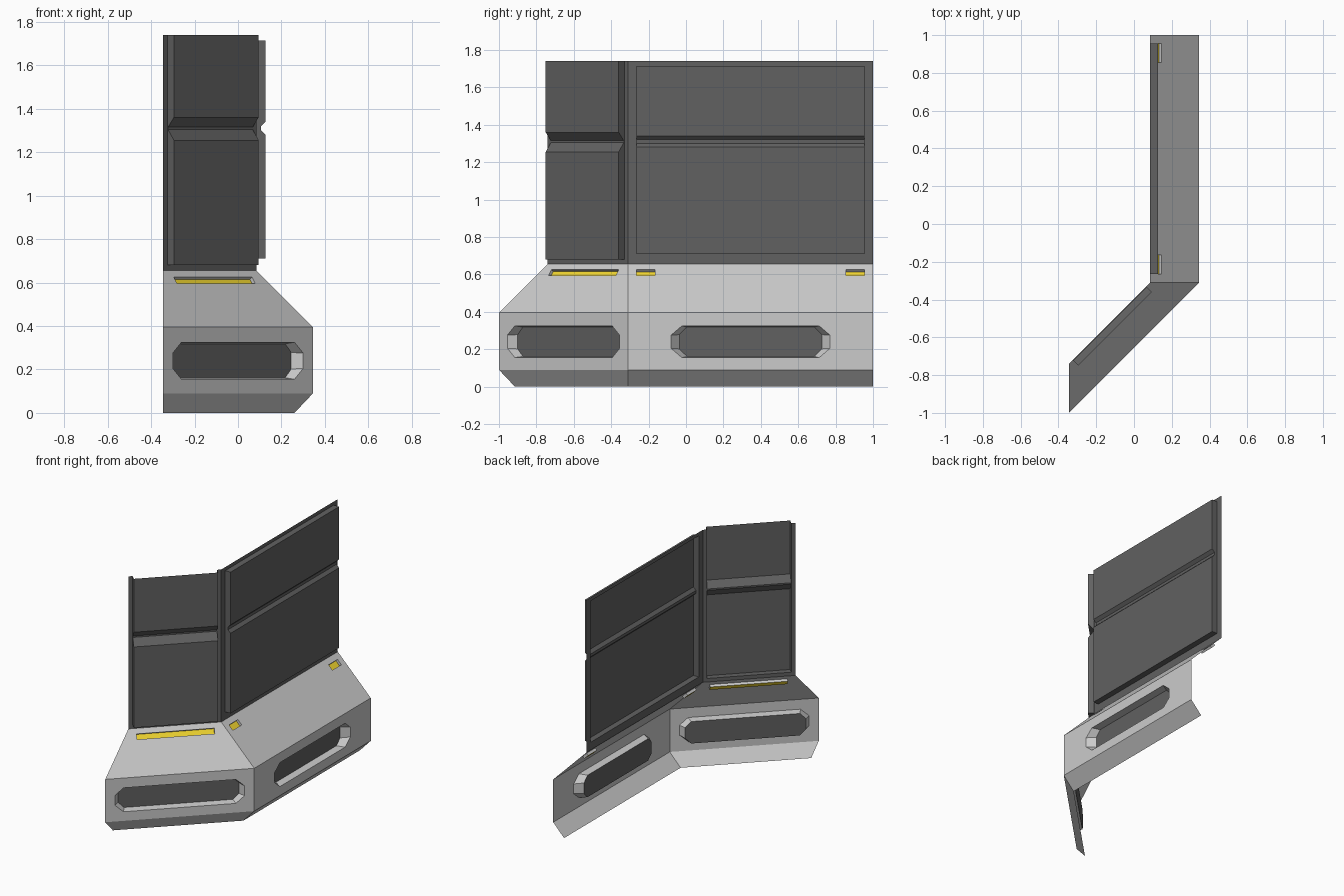
import bpy, bmesh
from mathutils import Vector

if "Cube" in bpy.data.objects:
    bpy.data.objects.remove(bpy.data.objects["Cube"])


def material(name, rgb):
    m = bpy.data.materials.new(name)
    m.diffuse_color = (*rgb, 1)
    m.use_nodes = True
    m.node_tree.nodes["Principled BSDF"].inputs["Base Color"].default_value = m.diffuse_color
    return m


DARK = material("dark_grey", (0.12, 0.12, 0.12))
YELLOW = material("yellow", (0.9, 0.68, 0.03))


# Section frames: u runs along the wall, z is up, d is depth behind the outer face
def straight(u, z, d):
    return Vector((0.345 - d, u, z))


def angled(u, z, d):
    return Vector((u - d / 2, u - 0.655 + d / 2, z))


def build(name, place, faces, plates=(), mat=None):
    """Faces are point loops; plates are flat lists [outline, hole, hole...]."""
    bm = bmesh.new()
    out = Vector((1, 0, 0)) if place is straight else Vector((1, -1, 0))
    for loop in faces:
        bm.faces.new([bm.verts.new(place(*p)) for p in loop])
    for loops in plates:
        edges = []
        for loop in loops:
            vs = [bm.verts.new(place(*p)) for p in loop]
            edges += [bm.edges.new((vs[i - 1], vs[i])) for i in range(len(vs))]
        a, b, c = [place(*p) for p in loops[0][:3]]
        bmesh.ops.triangle_fill(bm, edges=edges, use_beauty=True,
                                normal=(b - a).cross(c - b).normalized())
    bmesh.ops.remove_doubles(bm, verts=bm.verts, dist=0.0005)
    bmesh.ops.recalc_face_normals(bm, faces=bm.faces)
    if sum(f.normal.dot(out) * f.calc_area() for f in bm.faces) < 0:
        bmesh.ops.reverse_faces(bm, faces=bm.faces)
    me = bpy.data.meshes.new(name)
    bm.to_mesh(me)
    bm.free()
    if mat:
        me.materials.append(mat)
    ob = bpy.data.objects.new(name, me)
    bpy.context.collection.objects.link(ob)


def walls(a, b):
    return [[a[i - 1], a[i], b[i], b[i - 1]] for i in range(len(a))]


def octagon(u0, u1, z0, z1, cu, cz, d):
    return [(u0 + cu, z0, d), (u1 - cu, z0, d), (u1, z0 + cz, d), (u1, z1 - cz, d),
            (u1 - cu, z1, d), (u0 + cu, z1, d), (u0, z1 - cz, d), (u0, z0 + cz, d)]


def slope_depth(z):
    return (z - 0.395) * 0.26 / 0.26


def slot(u0, u1, z0, z1, dz=0.0, dd=0.0):
    return [(u, z + dz, slope_depth(z) + dd)
            for u, z in ((u0, z0), (u1, z0), (u1, z1), (u0, z1))]


def section(tag, place, ends, window, slots, sink, panel):
    def quad(z0, d0, z1, d1):
        (a0, b0), (a1, b1) = ends(d0), ends(d1)
        return [(a0, z0, d0), (b0, z0, d0), (b1, z1, d1), (a1, z1, d1)]

    # Lower shell with window recess and light slots
    w0, w1, cu, taper, wd = window
    rim = octagon(w0, w1, 0.155, 0.325, cu, 0.05, 0)
    floor = octagon(w0 + taper, w1 - taper, 0.162, 0.318, cu * 0.7, 0.04, wd)
    mouths = [slot(*s, 0.595, 0.625) for s in slots]
    floors = [slot(*s, 0.595, 0.625, *sink) for s in slots]
    sides = walls(rim, floor)
    for m, f in zip(mouths, floors):
        sides += walls(m, f)
    build(tag + "_lower_shell", place, [quad(0, 0.085, 0.09, 0)] + sides,
          [[quad(0.09, 0, 0.395, 0), rim], [quad(0.395, 0, 0.655, 0.26)] + mouths])
    build(tag + "_window_inset", place, [floor], mat=DARK)
    build(tag + "_light_strip", place, floors, mat=YELLOW)

    # Upper frame around the raised panel
    p0, p1, prof, open_top = panel
    a, b = ends(0.26)
    zb, zt = prof[0][0], prof[-1][0]
    zs = [(0.655, zb)] + ([] if open_top else [(zt, 1.74)])
    frame = [[(u, z, 0.26) for u, z in ((s, lo), (e, lo), (e, hi), (s, hi))]
             for s, e, lo, hi in
             [(a, p0, zb, zt), (p1, b, zb, zt)] +
             [(s, e, lo, hi) for lo, hi in zs for s, e in ((a, p0), (p0, p1), (p1, b))]]
    build(tag + "_wall_frame", place, frame, mat=DARK)

    # Raised panel with a horizontal groove
    pairs = list(zip(prof, prof[1:]))
    if open_top:
        pairs.pop()
    faces = [[(p0, *s), (p1, *s), (p1, *e), (p0, *e)] for s, e in pairs]
    faces += [[(u, *p) for p in prof] for u in (p0, p1)]
    build(tag + "_wall_panel", place, faces, mat=DARK)


section("straight", straight, lambda d: (-0.31, 1.0),
        (-0.08, 0.77, 0.058, 0.044, 0.05),
        [(-0.265, -0.165), (0.855, 0.955)], (-0.013, 0.013),
        (-0.265, 0.955,
         [(0.71, 0.26), (0.71, 0.218), (1.28, 0.218), (1.30, 0.238), (1.32, 0.238),
          (1.34, 0.218), (1.715, 0.218), (1.715, 0.26)], False))

section("angled", angled, lambda d: (-0.345 + d / 2, 0.345 - d / 2),
        (-0.30, 0.30, 0.04, 0.02, 0.07),
        [(-0.18, 0.18)], (-0.0105, 0.0207),
        (-0.195, 0.195,
         [(0.68, 0.26), (0.68, 0.20), (1.255, 0.20), (1.305, 0.255), (1.315, 0.255),
          (1.36, 0.20), (1.74, 0.20), (1.74, 0.26)], True))
